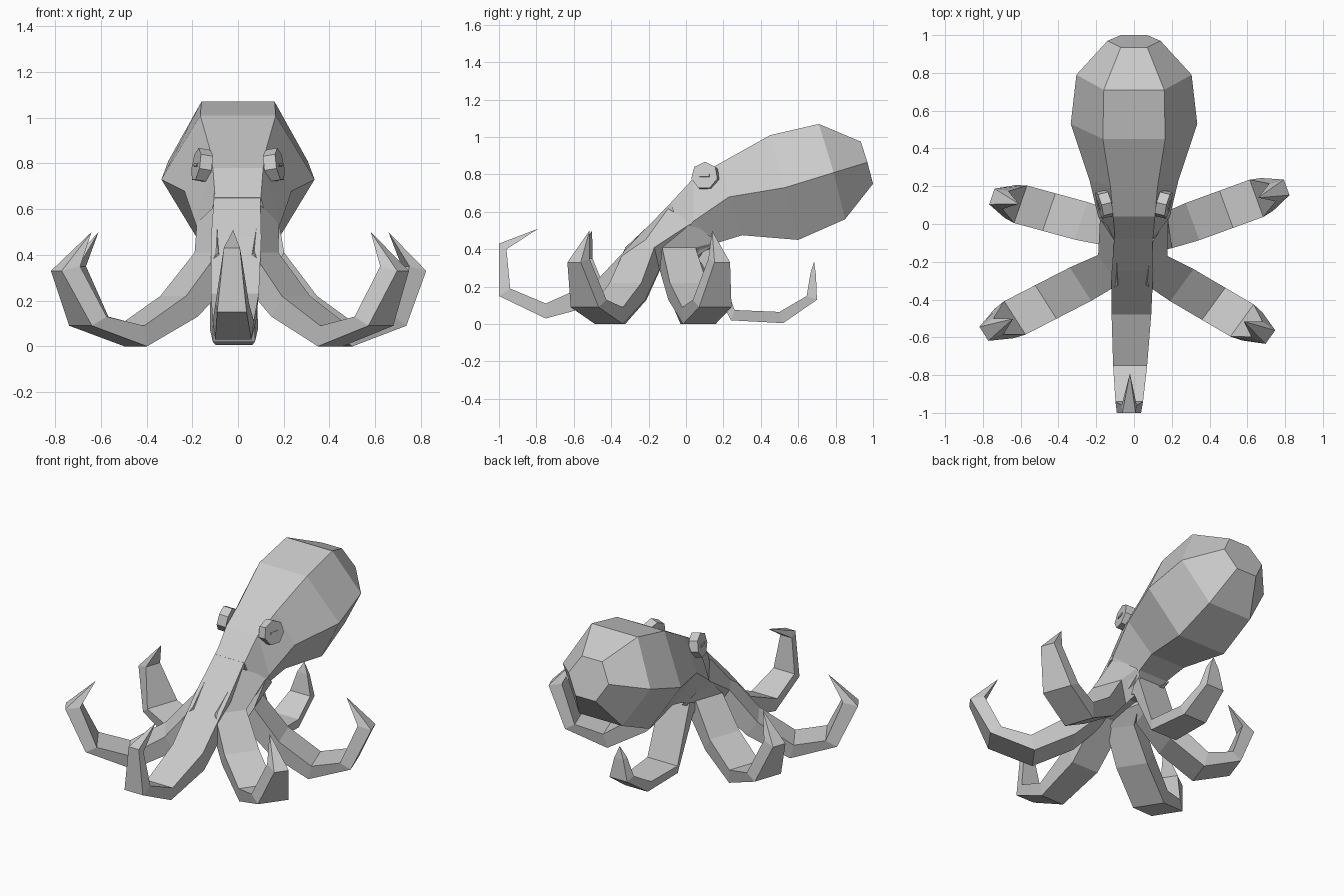
import bpy, bmesh
from math import cos, sin, radians
from mathutils import Vector, Matrix

if "Cube" in bpy.data.objects:
    bpy.data.objects.remove(bpy.data.objects["Cube"])


def loft(name, rings, tip=None):
    """Skin a list of equal-length rings, closing with caps or a pointed tip."""
    bm = bmesh.new()
    vs = [[bm.verts.new(p) for p in r] for r in rings]
    n = len(rings[0])
    for a, b in zip(vs, vs[1:]):
        for i in range(n):
            j = (i + 1) % n
            bm.faces.new((a[i], a[j], b[j], b[i]))
    bm.faces.new(vs[0])
    if tip:
        t = bm.verts.new(tip)
        for i in range(n):
            bm.faces.new((vs[-1][i], vs[-1][(i + 1) % n], t))
    else:
        bm.faces.new(vs[-1])
    bmesh.ops.recalc_face_normals(bm, faces=bm.faces)
    me = bpy.data.meshes.new(name)
    bm.to_mesh(me)
    bm.free()
    ob = bpy.data.objects.new(name, me)
    bpy.context.collection.objects.link(ob)
    return ob


# Mantle and head: six-sided sections given as (x, y, z) for top, side, bottom
sections = [
    ((.10, -.08, .65), (.15, -.03, .45), (.09, .04, .35)),
    ((.11, .04, .78), (.19, .04, .55), (.10, .17, .435)),
    ((.125, .20, .87), (.235, .23, .68), (.12, .30, .475)),
    ((.165, .45, 1.01), (.335, .53, .73), (.165, .60, .45)),
    ((.16, .71, 1.07), (.305, .79, .81), (.15, .85, .56)),
    ((.07, .935, .975), (.14, .97, .865), (.07, 1.0, .75)),
]
rings = []
for t, s, b in sections:
    right = [t, s, b]
    rings.append(right + [(-x, y, z) for x, y, z in reversed(right)])
loft("mantle", rings)


# Arms: four-sided tapering strips following an inner and outer (reach, height) path
def arm(name, origin, angle, scale, inner, outer, widths, tip, bend=0, base=None):
    d = Vector((cos(radians(angle)), sin(radians(angle)), 0))
    side = Vector((-d.y, d.x, 0))
    o = Vector((*origin, 0))

    def at(p, w):
        sway = bend * (p[0] - .65)
        return o + d * p[0] * scale + side * (w + sway) + Vector((0, 0, p[1]))
    rs = [[at(i, w), at(i, -w), at(u, -w * .88), at(u, w * .88)]
          for i, u, w in zip(inner, outer, widths)]
    if base:
        if d.x < 0:  # mirror the root for the left side
            base = [(-base[k][0], *base[k][1:]) for k in (1, 0, 3, 2)]
        rs.insert(0, base)
    loft(name, rs, at(tip, 0))


# Side arms grow out of the flank of the head
front_root = [(.18, .03, .54), (.095, -.10, .62), (.03, -.16, .36), (.04, .0, .34)]
side_root = [(.12, .17, .44), (.18, .03, .54), (.03, .0, .34), (.03, .12, .37)]
widths = (.095, .105, .105, .105, .05)
inner = [(.18, .41), (.33, .22), (.52, .09), (.69, .13), (.78, .35)]
outer = [(.11, .29), (.27, .13), (.50, 0), (.75, .09), (.86, .33)]
for name, ang, sc, bend, root in (
        ("right_front_arm", -36, 1.02, .1, front_root),
        ("right_side_arm", 20, 1.0, .0, side_root),
        ("left_side_arm", 161, .92, .06, side_root),
        ("left_front_arm", 212.5, 1.08, -.1, front_root)):
    arm(name, (0, -.1), ang, sc, inner, outer, widths, (.70, .50), bend, root)

arm("front_arm", (-.018, 0), -90, 1,
    [(.05, .68), (.25, .475), (.48, .23), (.75, .11), (.94, .19), (.96, .40)],
    [(.0, .38), (.22, .32), (.45, .11), (.75, .03), (1.0, .15), (1.0, .43)],
    (.10, .11, .105, .09, .073, .04), (.79, .51), -.025)

arm("rear_arm", (-.018, 0), 90, 1,
    [(.04, .46), (.13, .43), (.26, .075), (.50, .065), (.645, .15), (.665, .27)],
    [(-.04, .37), (.08, .33), (.24, .02), (.52, .005), (.70, .13), (.695, .26)],
    (.09, .10, .105, .09, .07, .035), (.685, .335))


# Eyes: short seven-sided discs with a slit pupil, facing outward and slightly forward
for sx, label in ((1, "right"), (-1, "left")):
    axis = Vector((sx * .95, -.24, .16)).normalized()
    rot = axis.to_track_quat('Z', 'Y').to_matrix().to_4x4()
    centre = Vector((sx * .157, .105, .79))
    bpy.ops.mesh.primitive_cylinder_add(vertices=7, radius=.074, depth=.055)
    eye = bpy.context.object
    eye.name = label + "_eye"
    eye.matrix_world = Matrix.Translation(centre) @ rot
    bpy.ops.mesh.primitive_cube_add(size=1)
    pupil = bpy.context.object
    pupil.name = label + "_pupil"
    pupil.matrix_world = (Matrix.Translation(centre + axis * .0275) @ rot
                          @ Matrix.Diagonal((.055, .014, .008, 1)))
